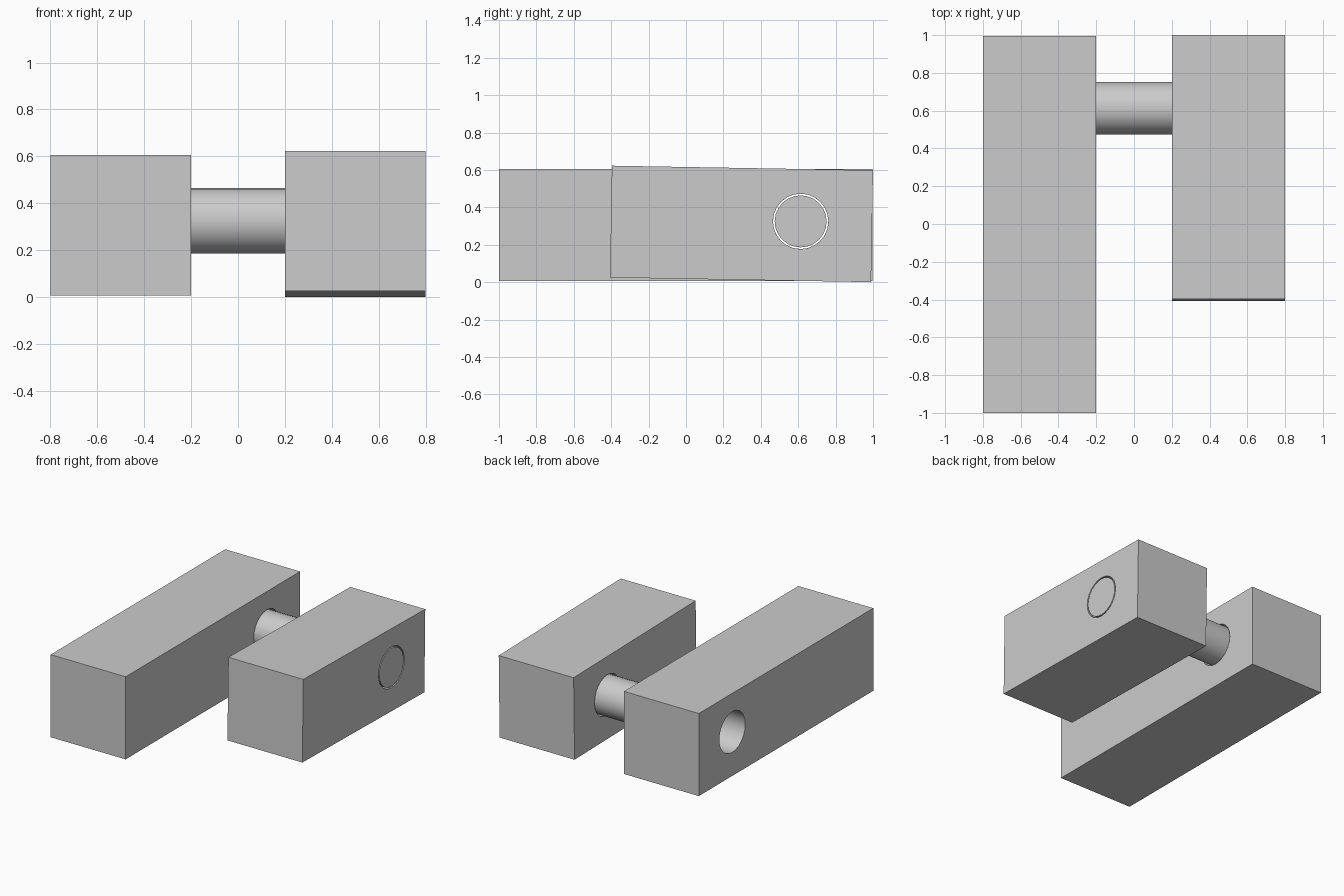
import bpy
import math
from mathutils import Matrix, Vector

default = bpy.data.objects.get("Cube")
if default:
    bpy.data.objects.remove(default, do_unlink=True)

grey = bpy.data.materials.new("light grey")
grey.use_nodes = True
colour = (0.6, 0.6, 0.6, 1)
grey.diffuse_color = colour
grey.node_tree.nodes["Principled BSDF"].inputs["Base Color"].default_value = colour

AXIS = Vector((0, 0.613, 0.325))  # shared axis of the pin and both holes
PIN_RADIUS, HOLE_RADIUS = 0.139, 0.148
SIDES = 24


def finish(obj, name):
    obj.name = name
    obj.data.materials.clear()
    obj.data.materials.append(grey)
    bpy.ops.object.select_all(action="DESELECT")
    obj.select_set(True)
    bpy.context.view_layer.objects.active = obj
    bpy.ops.object.shade_smooth_by_angle(angle=math.radians(30))


def rod(x0, x1, radius):
    """Cylinder lying along x on the shared axis."""
    bpy.ops.mesh.primitive_cylinder_add(
        vertices=SIDES, radius=radius, depth=x1 - x0,
        location=AXIS + Vector(((x0 + x1) / 2, 0, 0)),
        rotation=(0, math.pi / 2, 0))
    return bpy.context.object


def drilled_block(name, x0, x1, y0, y1, z0, z1, tilt=0):
    """Box with a through hole, turned about the pin axis."""
    bpy.ops.mesh.primitive_cube_add(size=1)
    block = bpy.context.object
    block.data.transform(
        Matrix.Translation(((x0 + x1) / 2, (y0 + y1) / 2, (z0 + z1) / 2))
        @ Matrix.Diagonal((x1 - x0, y1 - y0, z1 - z0, 1)))
    cutter = rod(x0 - 0.1, x1 + 0.1, HOLE_RADIUS)
    cutter.hide_render = True
    drill = block.modifiers.new("drill", "BOOLEAN")
    drill.operation = "DIFFERENCE"
    drill.solver = "EXACT"
    drill.object = cutter
    bpy.context.view_layer.objects.active = block
    bpy.ops.object.modifier_apply(modifier=drill.name)
    bpy.data.objects.remove(cutter, do_unlink=True)
    block.data.transform(
        Matrix.Translation(AXIS) @ Matrix.Rotation(math.radians(tilt), 4, "X")
        @ Matrix.Translation(-AXIS))
    finish(block, name)


# Long level block and shorter block, slightly raised at the front
drilled_block("long_block", -0.8, -0.2, -1, 0.996, 0.007, 0.605)
drilled_block("short_block", 0.2, 0.8, -0.401, 0.995, 0.007, 0.605, tilt=-1)

# Pin, flush with the short block and ending inside the long one
finish(rod(-0.4, 0.8, PIN_RADIUS), "pin")
